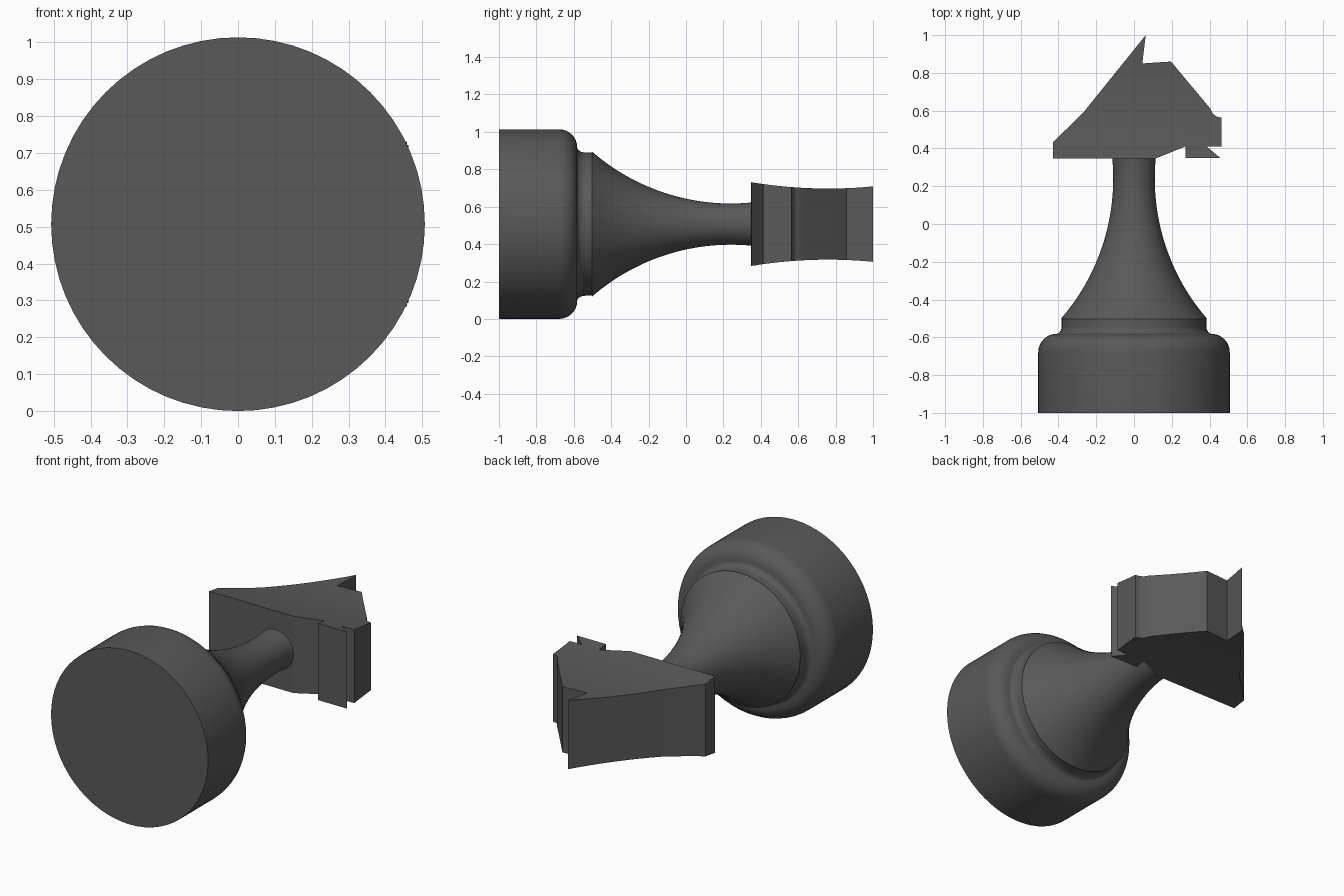
import bpy, bmesh
from math import sin, cos, pi, sqrt

if "Cube" in bpy.data.objects:
    bpy.data.objects.remove(bpy.data.objects["Cube"])

ZC = 0.507  # height of the turned axis
SEG = 64
dark = bpy.data.materials.new("dark_grey")
dark.diffuse_color = (0.1, 0.1, 0.1, 1)
dark.use_nodes = True
dark.node_tree.nodes["Principled BSDF"].inputs["Base Color"].default_value = dark.diffuse_color


def finish(bm, name, angle):
    bmesh.ops.recalc_face_normals(bm, faces=bm.faces)
    me = bpy.data.meshes.new(name)
    bm.to_mesh(me)
    bm.free()
    me.materials.append(dark)
    ob = bpy.data.objects.new(name, me)
    bpy.context.collection.objects.link(ob)
    bpy.ops.object.select_all(action='DESELECT')
    ob.select_set(True)
    bpy.context.view_layer.objects.active = ob
    bpy.ops.object.shade_smooth_by_angle(angle=angle)
    return ob


def lathe(name, profile):
    """Turn (radius, y) points around the y axis at height ZC."""
    bm = bmesh.new()
    vs = [bm.verts.new((r, y, ZC)) for r, y in profile]
    es = [bm.edges.new(p) for p in zip(vs, vs[1:])]
    bmesh.ops.spin(bm, geom=vs + es, cent=(0, 0, ZC), axis=(0, 1, 0),
                   angle=2 * pi, steps=SEG, use_merge=False)
    bmesh.ops.remove_doubles(bm, verts=bm.verts, dist=1e-4)
    return finish(bm, name, 0.6)


# base: drum with rounded shoulder, small cove and collar
profile = [(0, -1), (ZC, -1)]
for i in range(9):
    t = i / 8 * pi / 2
    profile.append((0.412 + 0.095 * cos(t), -0.68 + 0.098 * sin(t)))
for i in range(1, 7):
    t = i / 6 * pi / 2
    profile.append((0.412 - 0.029 * sin(t), -0.54 - 0.042 * cos(t)))
profile += [(0.383, -0.5), (0, -0.5)]
lathe("base", profile)

# neck: circular flare, narrowest near the head
R = 1.133
neck = [(0, -0.502)]
for i in range(21):
    y = -0.502 + 0.862 * i / 20
    neck.append((0.11 + R - sqrt(R * R - (y - 0.24) ** 2), y))
neck.append((0, 0.36))
lathe("neck", neck)

# horse head: side outline extruded, with gently hollowed cheeks
outline = [(-0.43, 0.347), (-0.43, 0.432), (-0.27, 0.588), (0.062, 1.0),
           (0.044, 0.85), (0.196, 0.86), (0.405, 0.61), (0.417, 0.585),
           (0.437, 0.569), (0.463, 0.563), (0.463, 0.411), (0.386, 0.409),
           (0.458, 0.349), (0.273, 0.349), (0.273, 0.411), (0.115, 0.347)]
bm = bmesh.new()
face = bm.faces.new([bm.verts.new((x, y, -1)) for x, y in outline])
ext = bmesh.ops.extrude_face_region(bm, geom=[face])
bmesh.ops.translate(bm, vec=(0, 0, 2),
                    verts=[g for g in ext['geom'] if isinstance(g, bmesh.types.BMVert)])
for i in range(1, 13):
    bmesh.ops.bisect_plane(bm, geom=bm.verts[:] + bm.edges[:] + bm.faces[:],
                           plane_co=(0, 0.352 + 0.05 * i, 0), plane_no=(0, 1, 0))
for v in bm.verts:
    half = 0.19 + 0.2 * (v.co.y - 0.76) ** 2
    v.co.z = ZC + (half if v.co.z > 0 else -half)
finish(bm, "head", 0.35)
